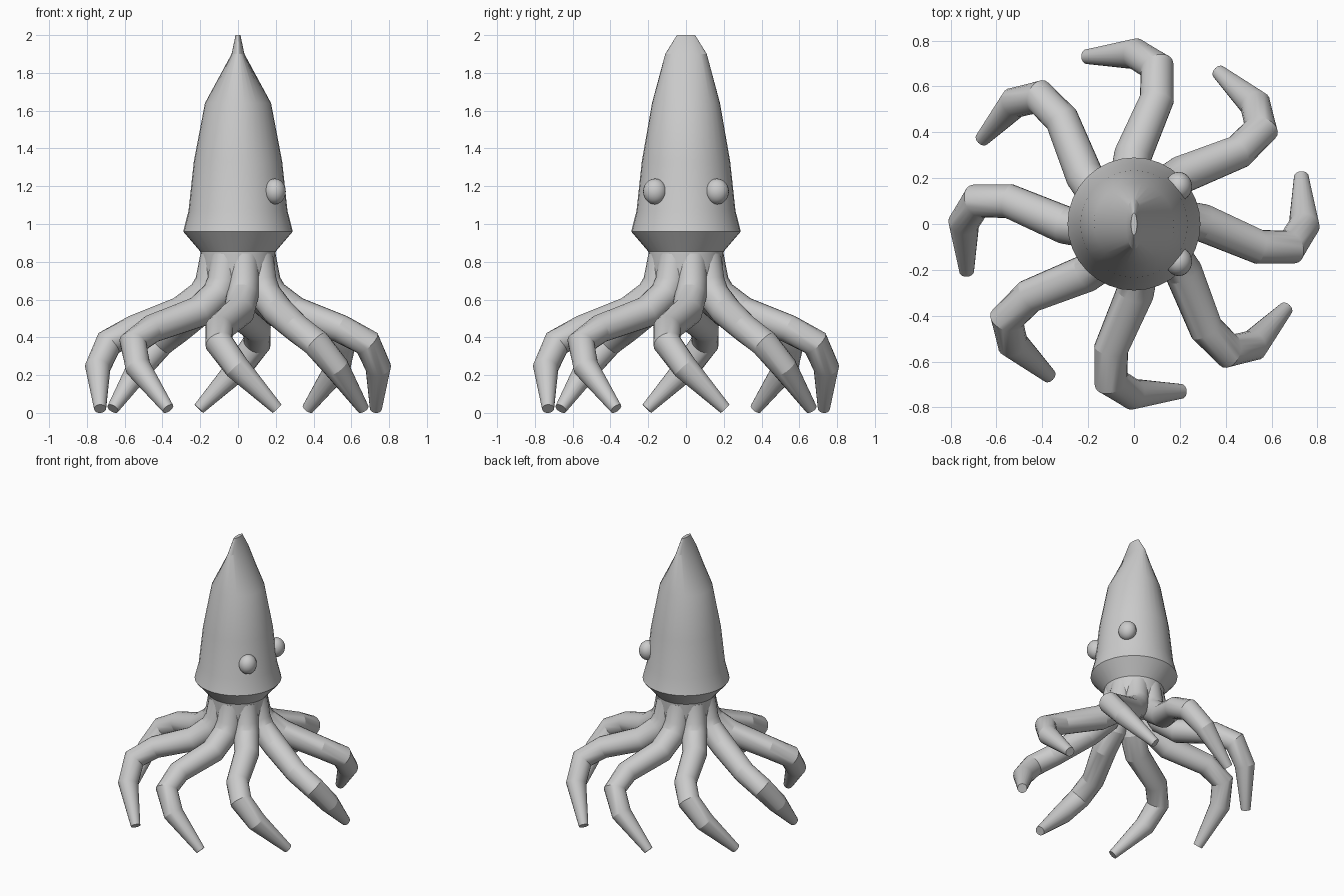
import bpy, bmesh
from math import cos, sin, pi, radians
from mathutils import Vector, Matrix

if "Cube" in bpy.data.objects:
    bpy.data.objects.remove(bpy.data.objects["Cube"])


def loft(name, rings):
    """Skin a list of vertex rings into a capped tube."""
    bm = bmesh.new()
    loops = [[bm.verts.new(p) for p in ring] for ring in rings]
    n = len(loops[0])
    for a, b in zip(loops, loops[1:]):
        for i in range(n):
            j = (i + 1) % n
            bm.faces.new((a[i], a[j], b[j], b[i]))
    bm.faces.new(loops[0])
    bm.faces.new(loops[-1])
    bmesh.ops.recalc_face_normals(bm, faces=bm.faces)
    me = bpy.data.meshes.new(name)
    bm.to_mesh(me)
    bm.free()
    ob = bpy.data.objects.new(name, me)
    bpy.context.collection.objects.link(ob)
    smooth(ob)
    return ob


def smooth(ob):
    bpy.ops.object.select_all(action='DESELECT')
    ob.select_set(True)
    bpy.context.view_layer.objects.active = ob
    bpy.ops.object.shade_smooth_by_angle(angle=radians(20))


def ellipse(c, u, v, n):
    return [c + u * cos(2 * pi * i / n) + v * sin(2 * pi * i / n) for i in range(n)]


# mantle and neck: (z, half width x, half width y), flattened at the tip
profile = [(0.66, 0.19, 0.19), (0.855, 0.2, 0.2), (0.96, 0.29, 0.29),
           (1.07, 0.262, 0.262), (1.33, 0.234, 0.234), (1.64, 0.175, 0.18),
           (1.9, 0.034, 0.11), (2.0, 0.013, 0.048)]
loft("mantle", [ellipse(Vector((0, 0, z)), Vector((rx, 0, 0)), Vector((0, ry, 0)), 32)
                for z, rx, ry in profile])

# tentacles: centre path (x, y, z) with radius, repeated eight times
path = [(0.12, 0.03, 0.83, 0.08), (0.145, 0.03, 0.69, 0.083),
        (0.18, 0.025, 0.625, 0.085), (0.30, 0.005, 0.535, 0.083),
        (0.545, -0.10, 0.445, 0.075), (0.685, -0.10, 0.37, 0.075),
        (0.743, -0.005, 0.24, 0.068), (0.73, 0.207, 0.022, 0.032)]
pts = [Vector(p[:3]) for p in path]
rings, u = [], Vector((0, 1, 0))
for i, p in enumerate(pts):
    before = (p - pts[i - 1]).normalized() if i else Vector()
    after = (pts[i + 1] - p).normalized() if i < len(pts) - 1 else Vector()
    t = (before + after).normalized()
    u = (u - t * u.dot(t)).normalized()
    r = path[i][3]
    rings.append(ellipse(p, u * r, t.cross(u) * r, 20))
for k in range(8):
    turn = Matrix.Rotation(k * pi / 4, 3, 'Z')
    loft(f"tentacle_{k + 1}", [[turn @ p for p in ring] for ring in rings])

# eyes
for side, name in ((-1, "eye_front"), (1, "eye_back")):
    bpy.ops.mesh.primitive_uv_sphere_add(segments=24, ring_count=16, radius=1,
                                         location=(0.195, side * 0.164, 1.172))
    eye = bpy.context.object
    eye.name = name
    eye.scale = (0.058, 0.063, 0.068)
    smooth(eye)
